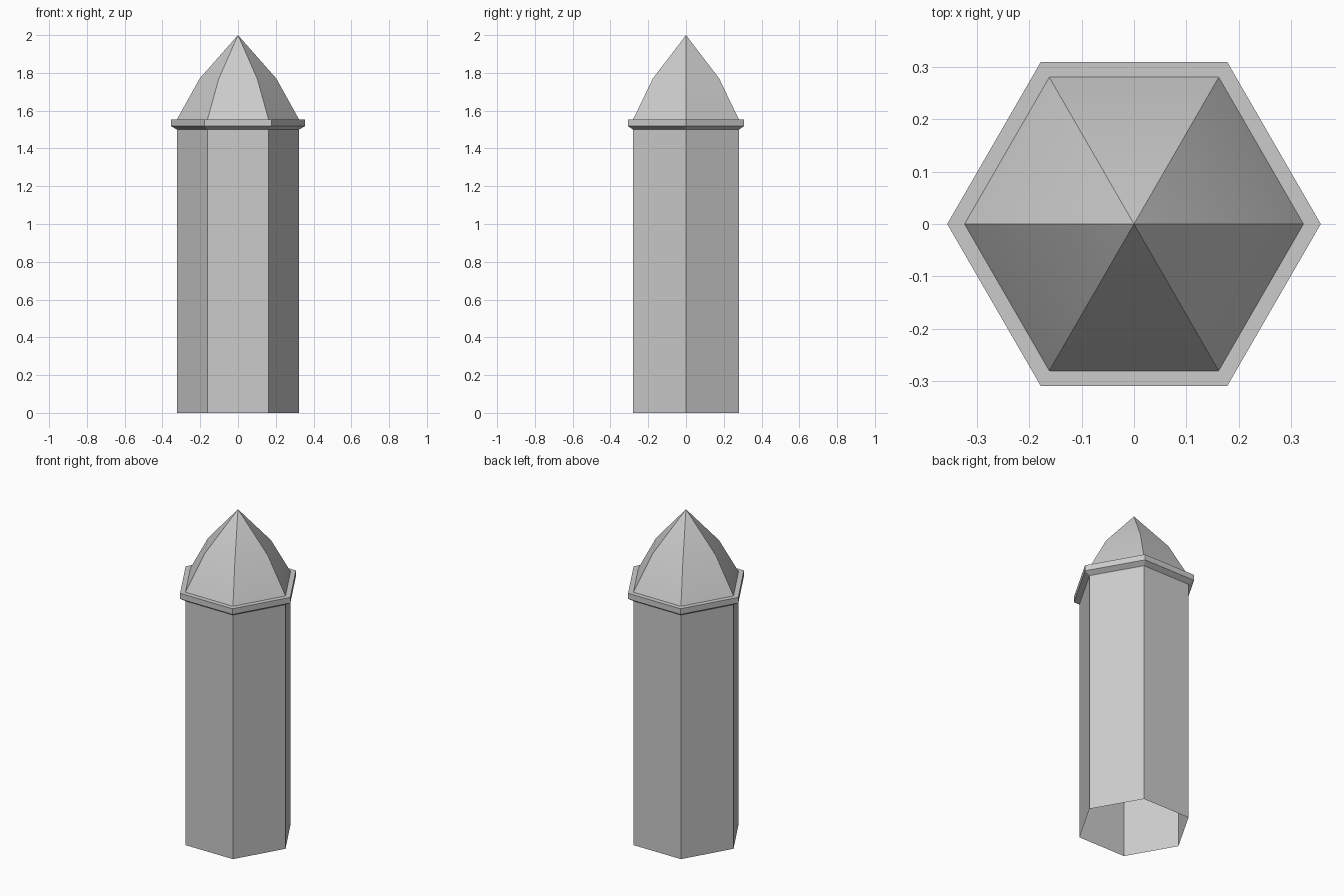
import bpy, bmesh, math

cube = bpy.data.objects.get("Cube")
if cube:
    bpy.data.objects.remove(cube, do_unlink=True)

SIDES = 6

stone = bpy.data.materials.new("pale_grey_stone")
stone.use_nodes = True
grey = (0.6, 0.6, 0.6, 1)
stone.diffuse_color = grey
stone.node_tree.nodes["Principled BSDF"].inputs["Base Color"].default_value = grey


def hex_shell(name, profile):
    """Sweep (radius, height) points, bottom to top, around a hexagon as an open shell."""
    bm = bmesh.new()
    rings = []
    for radius, z in profile:
        if radius == 0:
            rings.append([bm.verts.new((0, 0, z))] * SIDES)
            continue
        angles = [math.tau * i / SIDES for i in range(SIDES)]
        rings.append([bm.verts.new((radius * math.cos(a), radius * math.sin(a), z))
                      for a in angles])
    for low, high in zip(rings, rings[1:]):
        for i in range(SIDES):
            j = (i + 1) % SIDES
            corners = dict.fromkeys((low[i], low[j], high[j], high[i]))
            bm.faces.new(list(corners))
    mesh = bpy.data.meshes.new(name)
    bm.to_mesh(mesh)
    bm.free()
    mesh.materials.append(stone)
    obj = bpy.data.objects.new(name, mesh)
    bpy.context.collection.objects.link(obj)
    bpy.ops.object.select_all(action='DESELECT')
    obj.select_set(True)
    bpy.context.view_layer.objects.active = obj
    bpy.ops.object.shade_smooth_by_angle(angle=math.radians(30))
    return obj


WALL = 0.323    # wall corner radius
LEDGE = 0.356   # ledge corner radius

# Hollow shaft, open at the foot
hex_shell("tower_wall", [(WALL, 0), (WALL, 1.5)])

# Projecting ledge with a sloped underside
hex_shell("roof_ledge", [(WALL, 1.5), (LEDGE, 1.519), (LEDGE, 1.554), (WALL, 1.554)])

# Two-pitch pointed roof
hex_shell("pointed_roof", [(WALL, 1.554), (0.203, 1.77), (0, 2)])
